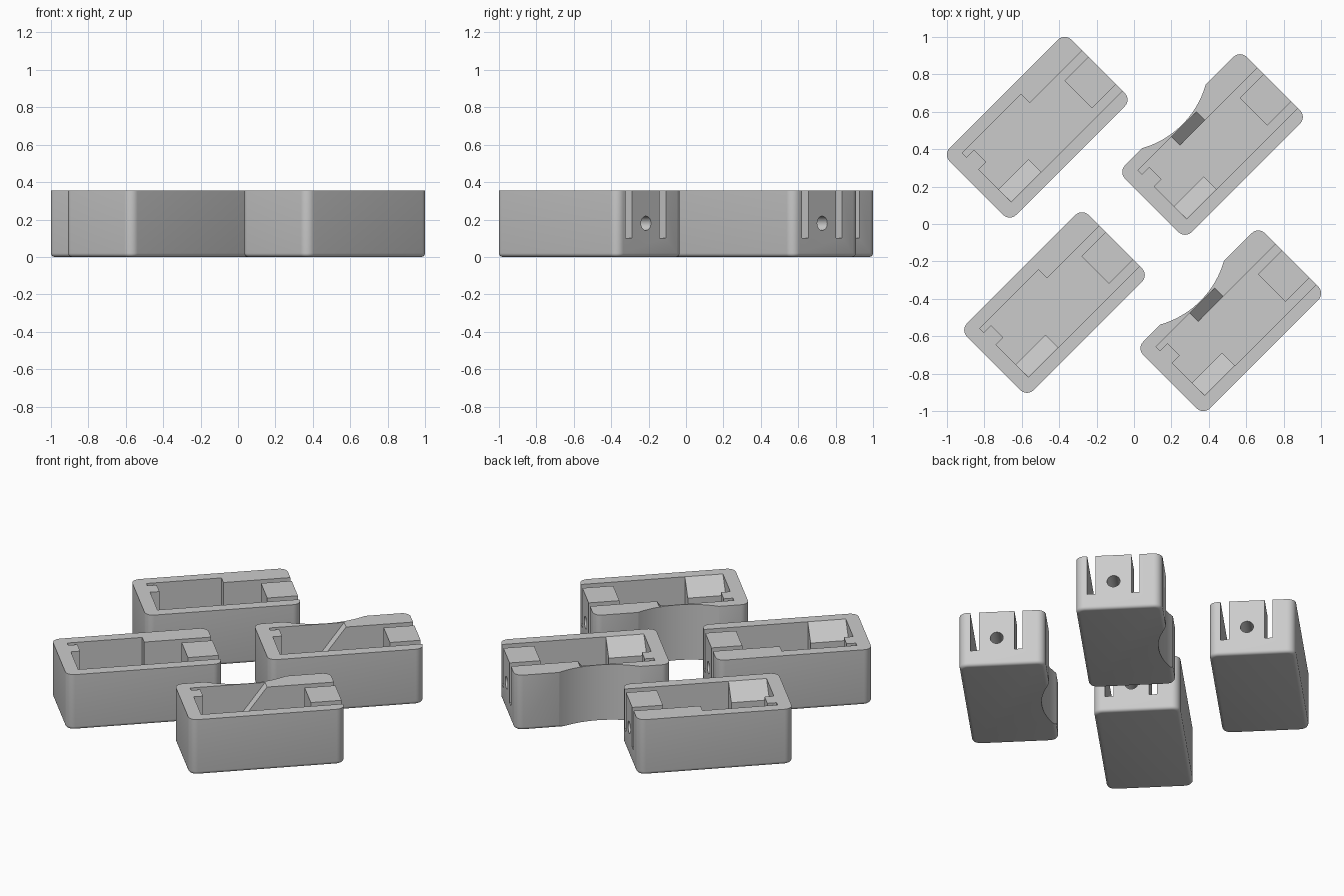
import bpy, bmesh, math

if "Cube" in bpy.data.objects:
    bpy.data.objects.remove(bpy.data.objects["Cube"])

HL, HW, R, H = 0.46, 0.252, 0.05, 0.355   # half length, half width, corner radius, height
FLOOR, FILLET = 0.1, 0.02

grey = bpy.data.materials.new("light_grey")
grey.diffuse_color = (0.6, 0.6, 0.6, 1)
grey.use_nodes = True
grey.node_tree.nodes["Principled BSDF"].inputs["Base Color"].default_value = grey.diffuse_color


def add_object(name, bm):
    bmesh.ops.recalc_face_normals(bm, faces=bm.faces)
    me = bpy.data.meshes.new(name)
    bm.to_mesh(me)
    bm.free()
    ob = bpy.data.objects.new(name, me)
    bpy.context.collection.objects.link(ob)
    return ob


def loft(name, rings):
    """Closed solid through equal-length rings of points."""
    bm = bmesh.new()
    rows = [[bm.verts.new(p) for p in ring] for ring in rings]
    n = len(rows[0])
    for a, b in zip(rows, rows[1:]):
        for i in range(n):
            j = (i + 1) % n
            bm.faces.new((a[i], a[j], b[j], b[i]))
    bm.faces.new(rows[0])
    bm.faces.new(rows[-1])
    return add_object(name, bm)


def rounded_ring(inset, z, seg=8):
    r, pts = R - inset, []
    for k, (sx, sy) in enumerate([(1, 1), (-1, 1), (-1, -1), (1, -1)]):
        for i in range(seg + 1):
            a = math.pi / 2 * (k + i / seg)
            pts.append((sx * (HL - R) + r * math.cos(a),
                        sy * (HW - R) + r * math.sin(a), z))
    return pts


def cylinder(name, centre, axis, radius, half, seg):
    """Rod along x or z."""
    rings = []
    for s in (-half, half):
        ring = []
        for i in range(seg):
            a = 2 * math.pi * i / seg
            c, d = radius * math.cos(a), radius * math.sin(a)
            p = (s, c, d) if axis == "x" else (c, d, s)
            ring.append(tuple(q + o for q, o in zip(p, centre)))
        rings.append(ring)
    return loft(name, rings)


def subtract(ob, cutter):
    mod = ob.modifiers.new("cut", "BOOLEAN")
    mod.operation, mod.solver, mod.object = "DIFFERENCE", "EXACT", cutter
    bpy.context.view_layer.update()
    dg = bpy.context.evaluated_depsgraph_get()
    me = bpy.data.meshes.new_from_object(ob.evaluated_get(dg))
    ob.modifiers.clear()
    ob.data = me
    bpy.data.objects.remove(cutter)


def make_case(name, scooped):
    # outer shell with rounded bottom edge
    rings = []
    for i in range(5):
        a = math.pi / 2 * i / 4
        rings.append(rounded_ring(FILLET * (1 - math.sin(a)), FILLET * (1 - math.cos(a))))
    rings.append(rounded_ring(0, H))
    case = loft(name, rings)

    # pocket outline: end slots around a solid block, stepped wall and small tab
    E = 0.6
    outline = [(-.38, -.185), (E, -.185), (E, -.135), (.278, -.135), (.278, .073),
               (E, .073), (E, .12), (.064, .12), (.064, .185), (-.38, .185),
               (-.38, .154), (-.325, .154), (-.325, .062), (-.38, .062)]
    pocket = loft("pocket", [[(x, y, z) for x, y in outline] for z in (FLOOR, 0.5)])

    # sloped corner ramp left standing in the pocket
    prof = [(-.25, 0), (-.088, 0), (-.088, .262), (-.25, .418)]
    subtract(pocket, loft("ramp", [[(x, y, z) for y, z in prof] for x in (-.5, -.155)]))

    if scooped:
        # sloped wedge behind the scoop
        k = (H - FLOOR) / 0.189
        prof = [(-.125 - .05 / k, .05), (.12, .05), (.12, H + .056 * k)]
        subtract(pocket, loft("wedge", [[(x, y, z) for x, z in prof] for y in (.12, .3)]))
    subtract(case, pocket)

    # cable hole through the end block
    subtract(case, cylinder("hole", (.4, -.031, .18), "x", .038, .2, 32))

    if scooped:
        # finger scoop in the long side
        subtract(case, cylinder("scoop", (-.04, .685, .2), "z", .495, .5, 128))
    case.data.materials.clear()
    case.data.materials.append(grey)
    for p in case.data.polygons:
        p.material_index = 0
    return case


# two plain cases and two scooped cases, all turned 45 degrees
layout = [("plain_case", False, (-.5175, .5175), (-.425, -.42)),
          ("scooped_case", True, (.42, .425), (.5175, -.5175))]
for name, scooped, first, second in layout:
    case = make_case(name + "_back", scooped)
    bpy.ops.object.select_all(action="DESELECT")
    case.select_set(True)
    bpy.context.view_layer.objects.active = case
    bpy.ops.object.shade_smooth_by_angle(angle=math.radians(30))
    twin = case.copy()
    twin.name = name + "_front"
    bpy.context.collection.objects.link(twin)
    for ob, (x, y) in ((case, first), (twin, second)):
        ob.location = (x, y, 0)
        ob.rotation_euler = (0, 0, math.radians(45))
